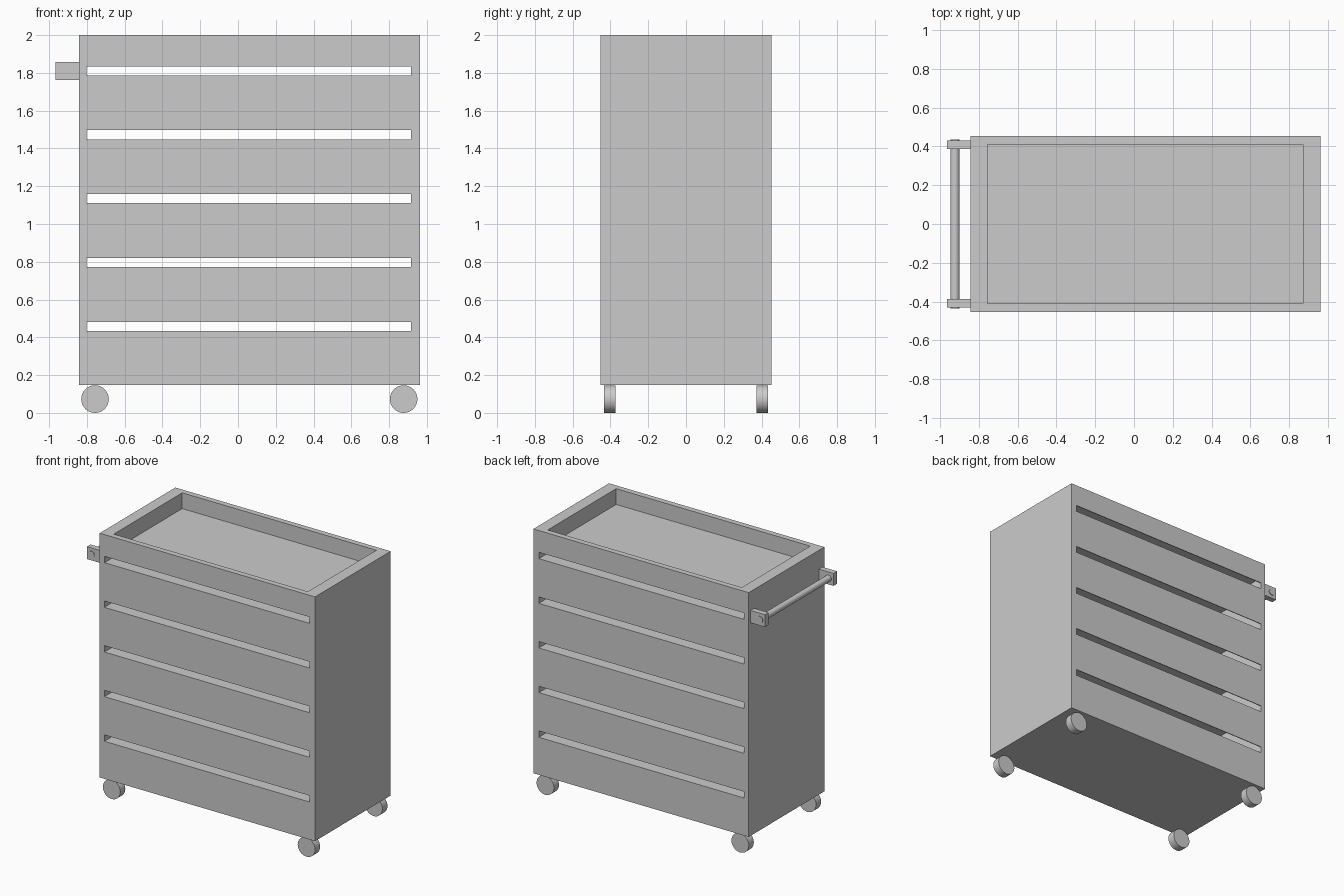
import bpy
import math

if "Cube" in bpy.data.objects:
    bpy.data.objects.remove(bpy.data.objects["Cube"])

MID_X = 0.06            # centre of the cabinet (the handle shifts it off x = 0)
BODY_X = (-0.843, 0.963)
SLOT_X = (-0.803, 0.917)
HALF_Y = 0.453
SLOT_Z0, SLOT_STEP, SLOT_H = 0.433, 0.3385, 0.048
TRAY_Z = 1.88


def box(name, xs, ys, zs):
    bpy.ops.mesh.primitive_cube_add(
        size=1, location=[(a + b) / 2 for a, b in (xs, ys, zs)])
    ob = bpy.context.object
    ob.name = name
    ob.scale = [b - a for a, b in (xs, ys, zs)]
    bpy.ops.object.transform_apply(location=False, rotation=False, scale=True)
    return ob


def cylinder_y(name, radius, depth, loc, sides=32):
    bpy.ops.mesh.primitive_cylinder_add(
        vertices=sides, radius=radius, depth=depth, location=loc,
        rotation=(math.pi / 2, 0, 0))
    ob = bpy.context.object
    ob.name = name
    bpy.ops.object.shade_smooth_by_angle(angle=math.radians(35))
    return ob


def cut(target, cutter):
    mod = target.modifiers.new("cut", 'BOOLEAN')
    mod.operation = 'DIFFERENCE'
    mod.solver = 'EXACT'
    mod.object = cutter
    bpy.context.view_layer.objects.active = target
    bpy.ops.object.modifier_apply(modifier=mod.name)
    bpy.data.objects.remove(cutter)


# Cabinet body with a recessed top tray
body = box("cabinet_body", BODY_X, (-HALF_Y, HALF_Y), (0.148, 2.0))
cut(body, box("tray_cutter", (-0.755, 0.873), (-0.41, 0.41), (TRAY_Z, 2.1)))

# Five drawer slots open front and back, each leading into a hollow bay
for i in range(5):
    z = SLOT_Z0 + i * SLOT_STEP
    top = TRAY_Z - 0.006 if i == 4 else z + SLOT_STEP - 0.005
    cut(body, box("slot_cutter", SLOT_X, (-0.6, 0.6), (z, z + SLOT_H)))
    cut(body, box("bay_cutter", SLOT_X, (-HALF_Y + 0.006, HALF_Y - 0.006), (z, top)))

# Push handle: two brackets and a rod
for side, s in (("front", -1), ("back", 1)):
    box("handle_bracket_" + side, (-0.965, BODY_X[0]),
        sorted((s * 0.388, s * 0.431)), (1.763, 1.857))
cylinder_y("handle_rod", 0.024, 0.872, (-0.924, 0, 1.81))

# Four wheels
for end, sx in (("left", -1), ("right", 1)):
    for side, sy in (("front", -1), ("back", 1)):
        cylinder_y(f"wheel_{side}_{end}", 0.073, 0.06,
                   (MID_X + sx * 0.817, sy * 0.403, 0.073))
